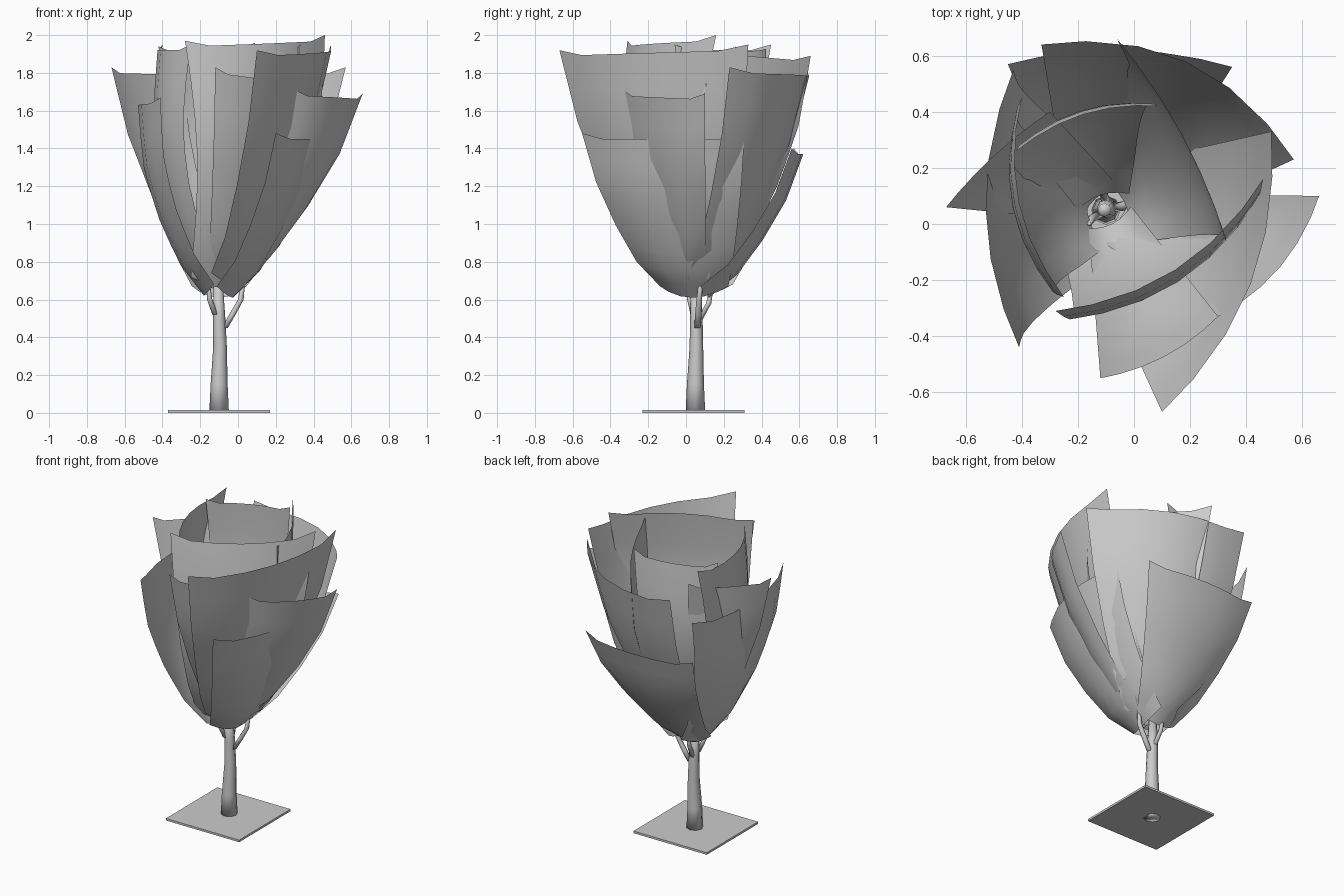
import bpy, bmesh, math
from mathutils import Vector

cube = bpy.data.objects.get("Cube")
if cube:
    bpy.data.objects.remove(cube)

grey = bpy.data.materials.new("plain_grey")
grey.use_nodes = True
grey.diffuse_color = (0.6, 0.6, 0.6, 1)
grey.node_tree.nodes["Principled BSDF"].inputs["Base Color"].default_value = grey.diffuse_color

AXIS = Vector((-0.10, 0.05, 0))


def finish(name, bm, smooth=True):
    mesh = bpy.data.meshes.new(name)
    bm.to_mesh(mesh)
    bm.free()
    mesh.materials.append(grey)
    for poly in mesh.polygons:
        poly.use_smooth = smooth
    obj = bpy.data.objects.new(name, mesh)
    bpy.context.collection.objects.link(obj)
    return obj


def skin_rows(bm, rows, closed=False):
    for low, high in zip(rows, rows[1:]):
        n = len(low)
        for i in range(n if closed else n - 1):
            j = (i + 1) % n
            bm.faces.new((low[i], low[j], high[j], high[i]))


def tube(name, path, radii, sides=8):
    # Round limb: level rings stacked along a path
    bm = bmesh.new()
    rows = []
    for p, r in zip(path, radii):
        angles = [2 * math.pi * k / sides for k in range(sides)]
        rows.append([bm.verts.new((p[0] + r * math.cos(a), p[1] + r * math.sin(a), p[2]))
                     for a in angles])
    skin_rows(bm, rows, closed=True)
    bm.faces.new(rows[-1])
    bm.faces.new(rows[0][::-1])
    return finish(name, bm)


def profile(v):
    # Outward reach of a leaf sheet at height fraction v
    pts = [(0, 0), (0.16, 0.30), (0.40, 0.57), (0.68, 0.82), (1, 1)]
    for (a, ra), (b, rb) in zip(pts, pts[1:]):
        if v <= b:
            return ra + (rb - ra) * (v - a) / (b - a)
    return 1


def leaf_sheet(name, start, end, base_z=0.66, barrel=0.0, taper=0.36, curl=0.12):
    # Curved single sheet sweeping from the trunk top to two raised corners
    start, end = Vector(start), Vector(end)
    chord = Vector((end.x - start.x, end.y - start.y, 0))
    width = chord.length
    out = Vector((chord.y, -chord.x, 0)).normalized()
    foot = AXIS + out * 0.03 + Vector((0, 0, base_z))
    bm = bmesh.new()
    rows = []
    for v in (0, 0.08, 0.16, 0.28, 0.40, 0.54, 0.68, 0.84, 1):
        row = []
        for u in (0, 0.14, 0.32, 0.5, 0.68, 0.86, 1):
            bow = 4 * u * (1 - u)
            top = start.lerp(end, u) + out * curl * width * bow
            if 0 < u < 1:
                top.z -= 0.03
            root = foot + chord * taper * (u - 0.5) + out * 0.05 * width * bow
            root.z += 0.06 * (1 - bow)
            p = root.lerp(top, profile(v))
            p.z = root.z + (top.z - root.z) * v
            p += out * barrel * math.sin(math.pi * v)
            row.append(bm.verts.new(p))
        rows.append(row)
    skin_rows(bm, rows)
    return finish(name, bm)


# Ground slab
bm = bmesh.new()
bmesh.ops.create_cube(bm, size=1)
bmesh.ops.scale(bm, vec=(0.54, 0.54, 0.014), verts=bm.verts)
bmesh.ops.translate(bm, vec=(-0.10, 0.04, 0.007), verts=bm.verts)
finish("ground_slab", bm, smooth=False)

# Trunk and branches
tube("trunk", [(-0.10, 0.05, 0), (-0.10, 0.05, 0.15), (-0.095, 0.055, 0.35),
               (-0.10, 0.055, 0.5), (-0.105, 0.05, 0.7)],
     [0.052, 0.045, 0.036, 0.033, 0.024])
tube("branch_left_side", [(-0.07, 0.06, 0.45), (-0.03, 0.065, 0.52), (0.015, 0.07, 0.6),
                          (0.03, 0.08, 0.72)], [0.016, 0.017, 0.015, 0.009])
tube("branch_right_side", [(-0.12, 0.04, 0.52), (-0.15, 0.02, 0.6), (-0.16, 0.0, 0.71)],
     [0.016, 0.014, 0.008])
tube("branch_back", [(-0.10, 0.07, 0.49), (-0.11, 0.12, 0.58), (-0.11, 0.14, 0.68)],
     [0.016, 0.014, 0.008])

# Outer foliage
leaf_sheet("leaf_low_left", (0.2, -0.55, 1.48), (0.4, 0.31, 1.48), 0.61, taper=0.42)
leaf_sheet("leaf_mid_left", (0.3, -0.33, 1.71), (0.66, 0.1, 1.69), 0.64, curl=0.1)
leaf_sheet("leaf_tall_left", (0.1, -0.67, 1.92), (0.49, 0.33, 1.95), 0.68)
leaf_sheet("leaf_front", (-0.12, -0.55, 1.83), (0.3, -0.33, 1.77), 0.66, curl=0.08)
leaf_sheet("leaf_tall_back", (0.57, 0.23, 1.83), (-0.33, 0.64, 1.81), 0.65, curl=0.16)
leaf_sheet("leaf_low_back", (0.35, 0.56, 1.4), (-0.45, 0.57, 1.4), 0.61, curl=0.07)
leaf_sheet("leaf_back_right", (-0.3, 0.4, 1.82), (-0.67, 0.06, 1.83), 0.66, curl=0.04)
leaf_sheet("leaf_low_right", (-0.43, 0.55, 1.65), (-0.41, -0.44, 1.67), 0.62, 0.04, 0.4, 0.11)

# Inner foliage, bellied out below the rim
leaf_sheet("inner_leaf_front", (-0.28, -0.31, 1.97), (0.46, 0.16, 2.0), 0.66, 0.1, 0.45)
leaf_sheet("inner_leaf_right", (-0.40, 0.45, 1.95), (-0.25, -0.26, 1.95), 0.68, 0.08)
leaf_sheet("inner_leaf_left", (0.33, -0.06, 1.95), (-0.06, 0.66, 1.89), 0.68, 0.05, curl=0.05)
leaf_sheet("inner_leaf_back", (0.09, 0.42, 1.96), (-0.42, 0.26, 1.94), 0.68, 0.08, curl=0.1)
